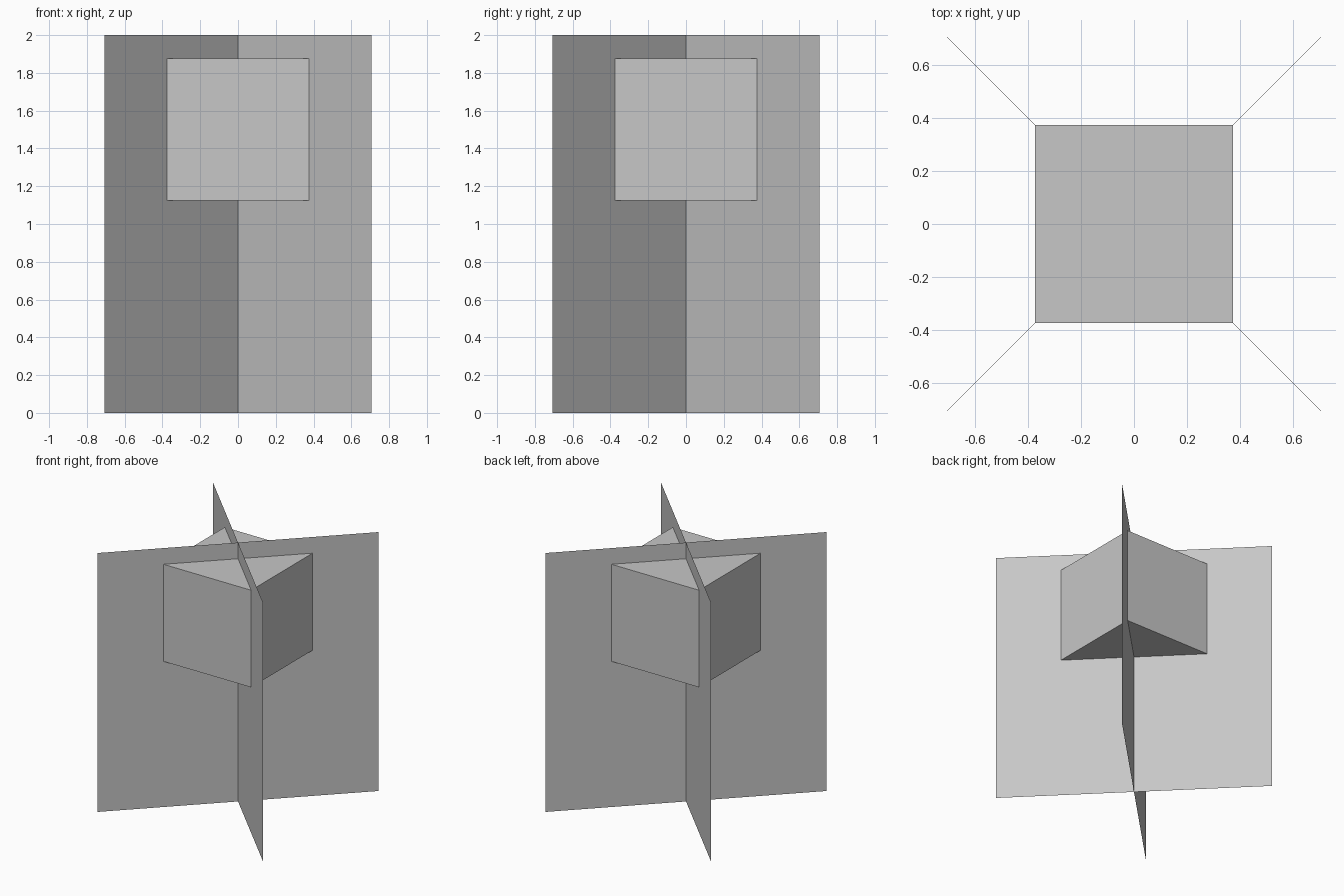
import bpy
from math import radians

default = bpy.data.objects.get("Cube")
if default:
    bpy.data.objects.remove(default, do_unlink=True)

# Single light grey colour
grey = bpy.data.materials.new("light_grey")
grey.use_nodes = True
colour = (0.57, 0.57, 0.57, 1)
grey.diffuse_color = colour
grey.node_tree.nodes["Principled BSDF"].inputs["Base Color"].default_value = colour


def finish(name):
    obj = bpy.context.object
    obj.name = obj.data.name = name
    obj.data.materials.append(grey)


# Two thin square sheets crossing on the diagonals
for name, turn in (("diagonal_sheet_a", 45), ("diagonal_sheet_b", -45)):
    bpy.ops.mesh.primitive_plane_add(
        size=2, location=(0, 0, 1), rotation=(radians(90), 0, radians(turn)))
    finish(name)

# Block around the upper part of the crossing
bpy.ops.mesh.primitive_cube_add(size=0.75, location=(0, 0, 1.5))
finish("upper_block")
